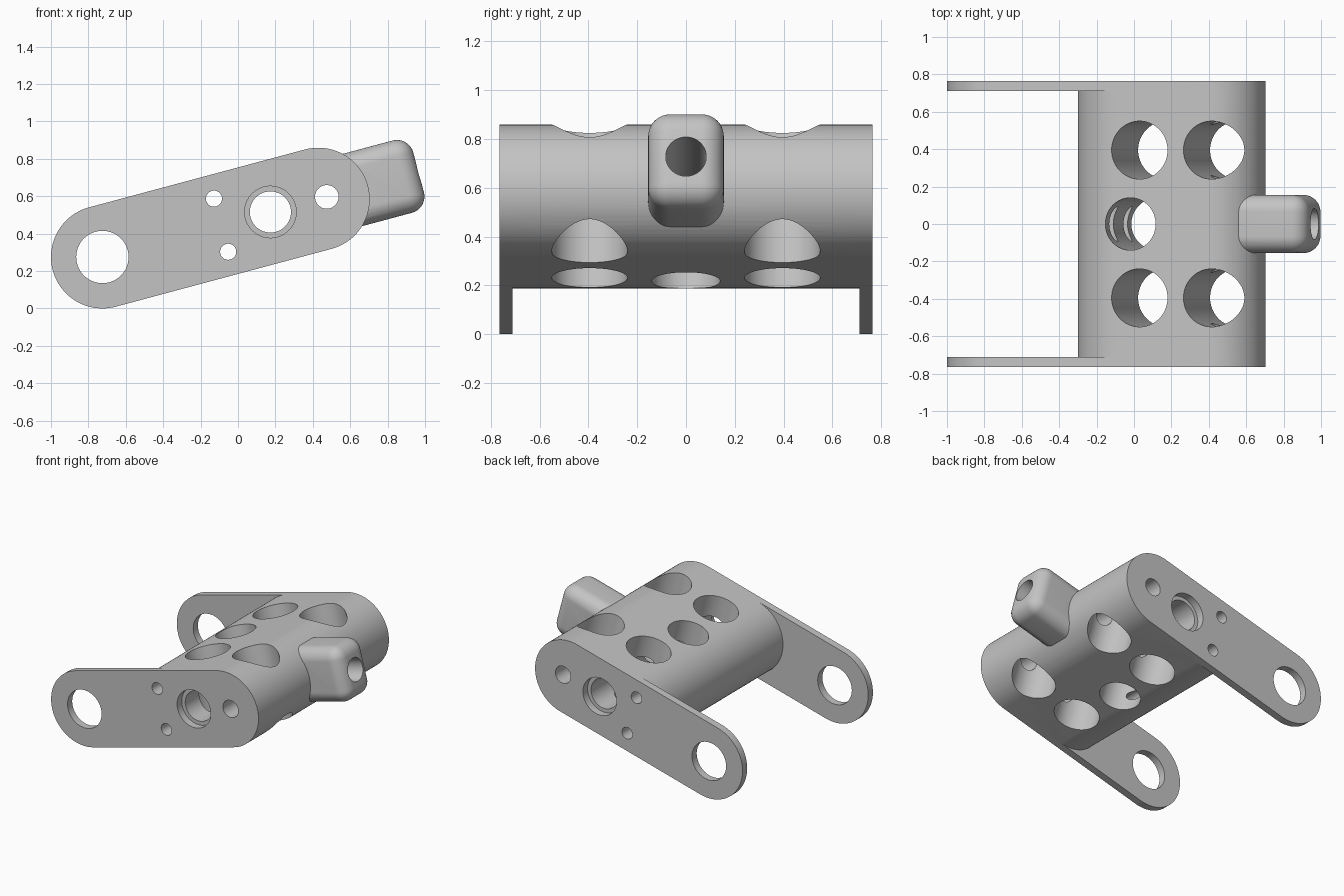
import bpy, bmesh, math
from mathutils import Matrix, Vector

if "Cube" in bpy.data.objects:
    bpy.data.objects.remove(bpy.data.objects["Cube"], do_unlink=True)

TILT = math.radians(15)
R = 0.275                      # radius of the rounded ends
ORIGIN = Vector((-0.725, 0, R))  # centre of the arm pivot
BODY_START, END = 0.725, 1.195   # distances along the tilted axis
HALF, INNER = 0.765, 0.71
BORE = 0.93

grey = bpy.data.materials.new("plain_grey")
grey.use_nodes = True
grey.diffuse_color = (0.55, 0.55, 0.55, 1)
grey.node_tree.nodes["Principled BSDF"].inputs["Base Color"].default_value = grey.diffuse_color


def make(name, bm):
    bmesh.ops.recalc_face_normals(bm, faces=bm.faces[:])
    mesh = bpy.data.meshes.new(name)
    bm.to_mesh(mesh)
    bm.free()
    obj = bpy.data.objects.new(name, mesh)
    bpy.context.scene.collection.objects.link(obj)
    mesh.materials.append(grey)
    return obj


def stadium(name, x0, x1, y0, y1, steps=40):
    """Round-ended slab along x, extruded in y."""
    bm = bmesh.new()
    ring = []
    for cx, start in ((x1, -math.pi / 2), (x0, math.pi / 2)):
        for i in range(steps + 1):
            a = start + math.pi * i / steps
            ring.append(bm.verts.new((cx + R * math.cos(a), y0, R * math.sin(a))))
    face = bm.faces.new(ring)
    ext = bmesh.ops.extrude_face_region(bm, geom=[face])
    verts = [g for g in ext["geom"] if isinstance(g, bmesh.types.BMVert)]
    bmesh.ops.translate(bm, verts=verts, vec=(0, y1 - y0, 0))
    return make(name, bm)


def boolean(obj, tool, operation="DIFFERENCE"):
    mod = obj.modifiers.new("bool", "BOOLEAN")
    mod.operation, mod.object, mod.solver = operation, tool, "EXACT"
    bpy.context.view_layer.update()
    graph = bpy.context.evaluated_depsgraph_get()
    mesh = bpy.data.meshes.new_from_object(obj.evaluated_get(graph))
    obj.modifiers.clear()
    obj.data = mesh
    bpy.data.objects.remove(tool, do_unlink=True)


def drill(obj, centre, radius, length, axis):
    """Cut a round hole centred at a point along the x, y or z axis."""
    turn = {"x": Matrix.Rotation(math.pi / 2, 4, "Y"),
            "y": Matrix.Rotation(math.pi / 2, 4, "X"),
            "z": Matrix()}[axis]
    bm = bmesh.new()
    bmesh.ops.create_cone(bm, cap_ends=True, segments=64, radius1=radius, radius2=radius,
                          depth=length, matrix=Matrix.Translation(centre) @ turn)
    boolean(obj, make("cutter", bm))


def side_holes(obj, bore_radius):
    drill(obj, (BORE, 0, 0), bore_radius, 2, "y")
    drill(obj, (1.242, 0, 0), 0.063, 2, "y")
    for z in (-0.147, 0.147):
        drill(obj, (0.657, 0, z), 0.043, 2, "y")


# Main body between the plates
body = stadium("main_body", BODY_START, END, -INNER, INNER)

# Rounded end lug, merged into the body
bm = bmesh.new()
bmesh.ops.create_cube(bm, size=1, matrix=Matrix.Translation((1.45, 0, 0))
                      @ Matrix.Diagonal((0.6, 0.31, 0.4, 1)))
bmesh.ops.bevel(bm, geom=bm.edges[:], offset=0.09, segments=10, profile=0.5, affect="EDGES")
boolean(body, make("end_lug", bm), "UNION")

# Lightening holes through the thickness of the body
drill(body, (0.804, 0, 0), 0.14, 1, "z")
for x in (0.855, 1.253):
    for y in (-0.395, 0.395):
        drill(body, (x, y, 0), 0.155, 1, "z")

# Cross holes and the bore in the lug
side_holes(body, 0.11)
drill(body, (1.45, 0, 0), 0.083, 0.9, "x")

# Side plates with the wider bore forming a step
parts = [body]
for name, y0, y1 in (("right_side_plate", -HALF, -INNER), ("left_side_plate", INNER, HALF)):
    plate = stadium(name, 0, END, y0, y1)
    drill(plate, (0, 0, 0), 0.14, 2, "y")
    side_holes(plate, 0.138)
    parts.append(plate)

# Tilt everything and smooth the curved faces
bpy.ops.object.select_all(action="DESELECT")
for obj in parts:
    obj.location = ORIGIN
    obj.rotation_euler = (0, -TILT, 0)
    obj.select_set(True)
bpy.context.view_layer.objects.active = body
bpy.ops.object.shade_smooth_by_angle(angle=math.radians(30))
